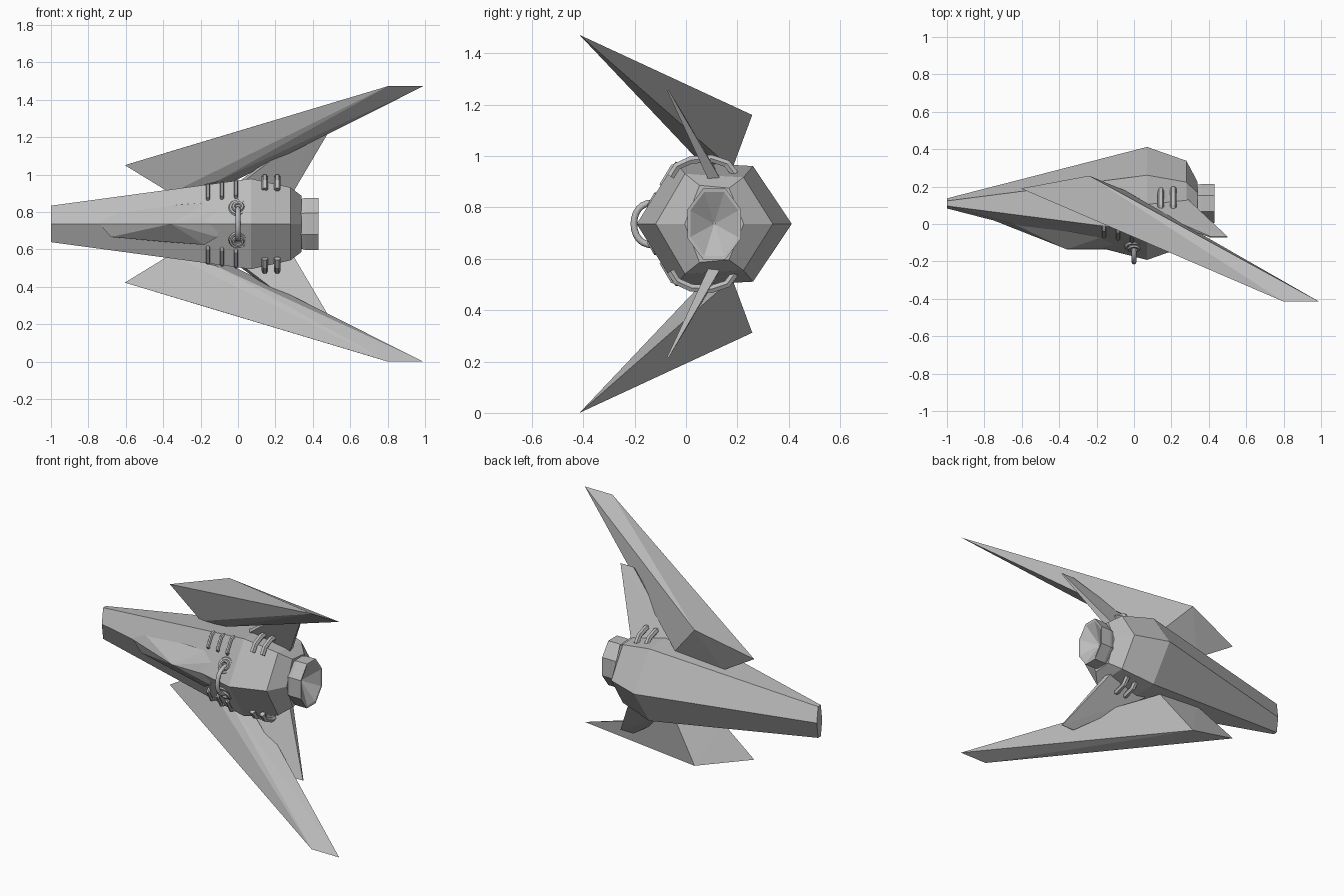
import bpy, bmesh, math
from mathutils import Vector

if "Cube" in bpy.data.objects:
    bpy.data.objects.remove(bpy.data.objects["Cube"])

ZC = 0.736   # height of the mirror plane
YC = 0.11    # hull axis


def material(name, v):
    m = bpy.data.materials.new(name)
    m.diffuse_color = (v, v, v, 1)
    m.use_nodes = True
    m.node_tree.nodes["Principled BSDF"].inputs["Base Color"].default_value = m.diffuse_color
    return m


GREY = material("hull grey", 0.5)


def finish(name, bm):
    bmesh.ops.recalc_face_normals(bm, faces=bm.faces[:])
    me = bpy.data.meshes.new(name)
    bm.to_mesh(me)
    bm.free()
    me.materials.append(GREY)
    ob = bpy.data.objects.new(name, me)
    bpy.context.collection.objects.link(ob)
    return ob


def loft(name, rings, cap_start=True, cap_end=True):
    bm = bmesh.new()
    loops = [[bm.verts.new(p) for p in r] for r in rings]
    n = len(loops[0])
    for a, b in zip(loops, loops[1:]):
        for i in range(n):
            j = (i + 1) % n
            bm.faces.new((a[i], a[j], b[j], b[i]))
    if cap_start:
        bm.faces.new(loops[0])
    if cap_end:
        bm.faces.new(loops[-1])
    return finish(name, bm)


def hull(name, pts):
    bm = bmesh.new()
    for p in pts:
        bm.verts.new(p)
    res = bmesh.ops.convex_hull(bm, input=bm.verts[:])
    loose = [v for v in bm.verts if not v.link_faces]
    bmesh.ops.delete(bm, geom=loose, context='VERTS')
    bmesh.ops.dissolve_limit(bm, angle_limit=0.01, verts=bm.verts[:], edges=bm.edges[:])
    return finish(name, bm)


def tube(name, pts, r, res=1, smooth=False):
    cu = bpy.data.curves.new(name, 'CURVE')
    cu.dimensions = '3D'
    cu.bevel_depth = r
    cu.bevel_resolution = res
    cu.use_fill_caps = True
    sp = cu.splines.new('POLY')
    sp.points.add(len(pts) - 1)
    for q, p in zip(sp.points, pts):
        q.co = (*p, 1)
    sp.use_smooth = smooth
    cu.materials.append(GREY)
    ob = bpy.data.objects.new(name, cu)
    bpy.context.collection.objects.link(ob)
    return ob


def flip(p, s):
    return (p[0], p[1], ZC + s * (p[2] - ZC))


# Hexagonal hull: x, half depth, half height
def hexagon(x, ry, rz, back=0.93):
    return [(x, YC + ry, ZC), (x, YC + ry / 2, ZC + rz * back),
            (x, YC - ry / 2, ZC + rz), (x, YC - ry, ZC),
            (x, YC - ry / 2, ZC - rz), (x, YC + ry / 2, ZC - rz * back)]


loft("hull", [hexagon(-1, 0.027, 0.0975, 1), hexagon(0.07, 0.302, 0.242),
              hexagon(0.28, 0.228, 0.195), hexagon(0.34, 0.115, 0.15)])


# Engine nozzle with a hollow cone
def oct_ring(x, k):
    return [(x, YC + k * 0.112 * math.cos(math.radians(45 * i + 22.5)),
             ZC + k * 0.15 * math.sin(math.radians(45 * i + 22.5))) for i in range(8)]


loft("engine_nozzle", [oct_ring(0.30, 0.9), oct_ring(0.36, 1), oct_ring(0.43, 1),
                       oct_ring(0.428, 0.9), oct_ring(0.36, 0.04)])

# Canopy bulge on the front ridge
canopy = [(-0.74, 0.015, ZC), (-0.36, -0.135, ZC), (-0.185, -0.134, ZC), (-0.10, -0.135, ZC)]
for s in (1, -1):
    canopy += [(-0.68, 0.018, ZC + s * 0.07), (-0.18, -0.073, ZC + s * 0.112),
               (-0.11, -0.11, ZC + s * 0.07), (-0.4, -0.03, ZC + s * 0.095)]
hull("canopy", canopy)

WING = [(-0.605, 0.19, 1.05), (-0.24, 0.258, 1.16), (0.80, -0.415, 1.472), (0.99, -0.415, 1.472),
        (-0.10, 0.06, 1.0), (-0.36, 0.15, 0.90), (-0.05, 0.18, 0.95), (-0.12, 0.07, 0.96)]
ARCH = [(-0.06, 0.92), (-0.035, 0.96), (0.02, 0.985), (0.10, 0.99), (0.16, 0.97), (0.19, 0.93)]

for s, side in ((1, "upper"), (-1, "lower")):
    # Swept main wing
    hull(side + "_wing", [flip(p, s) for p in WING])

    # Small rear fin
    fin = []
    for d in (-1, 1):
        for x, y, z, t in ((-0.04, 0.11, 0.92, 0.02), (0.28, 0.12, 0.89, 0.02),
                           (0.50, -0.07, 1.255, 0.003), (0.41, -0.07, 1.255, 0.003)):
            fin.append(flip((x, y + d * t, z + d * t * 0.5), s))
    hull(side + "_fin", fin)

    # Wide arched straps near the engine
    for i, x in enumerate((0.143, 0.21)):
        tube(f"{side}_strap_{i}", [flip((x, y, z), s) for y, z in ARCH], 0.017)

    # Three thin ribs on the front face
    for i, x in enumerate((-0.16, -0.085, -0.01)):
        k = (x + 1) / 1.07
        ry, rz = 0.027 + 0.275 * k, 0.0975 + 0.1445 * k
        path = []
        for f, off in ((0.60, -0.01), (0.64, 0.014), (0.93, 0.014), (1.0, -0.005)):
            y = YC - ry * (1 - f / 2) - off * 0.85
            path.append(flip((x, y, ZC + rz * f + off * 0.5), s))
        tube(f"{side}_rib_{i}", path, 0.011)

    # Hose socket: ring and boss on the sloping front face
    nrm = Vector((0, -0.86, s * 0.5))
    centre = Vector((0, -0.115, ZC + s * 0.083))
    for nm, major, minor, off in (("outer", 0.04, 0.011, 0.006), ("inner", 0.024, 0.01, 0.018)):
        bpy.ops.mesh.primitive_torus_add(
            major_radius=major, minor_radius=minor, major_segments=16, minor_segments=6,
            location=centre + nrm * off, rotation=nrm.to_track_quat('Z', 'Y').to_euler())
        ob = bpy.context.object
        ob.name = f"{side}_socket_{nm}"
        ob.data.materials.append(GREY)

# Hose looping between the two sockets
hose = []
for i in range(13):
    a = math.pi * i / 12
    hose.append((0, -0.115 - 0.088 * math.sin(a) ** 0.7, ZC + 0.083 * math.cos(a)))
tube("hose", hose, 0.013, 2, True)
